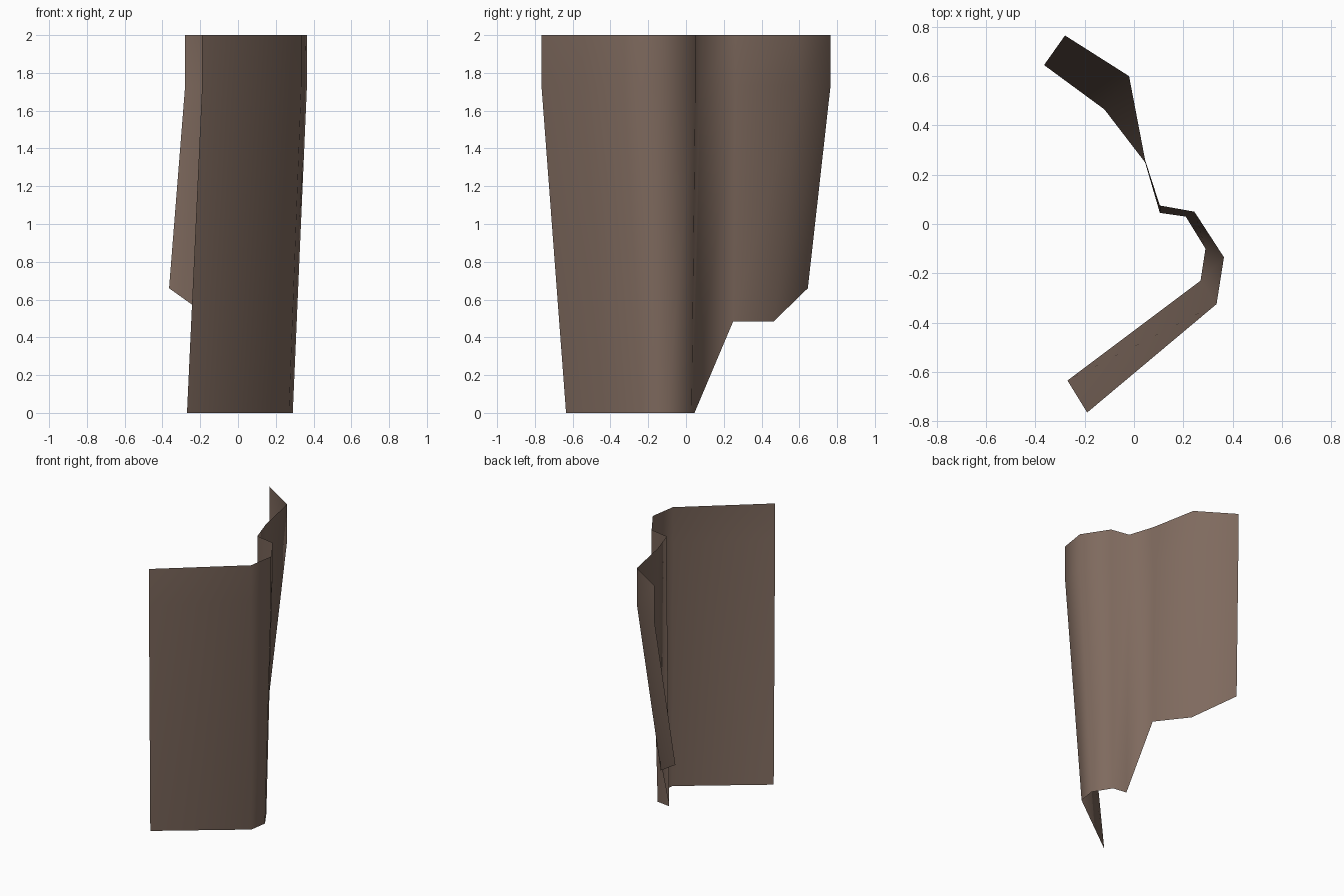
import bpy, bmesh

if "Cube" in bpy.data.objects:
    bpy.data.objects.remove(bpy.data.objects["Cube"])

cloth = bpy.data.materials.new("brown cloth")
cloth.diffuse_color = (0.212, 0.144, 0.112, 1)
cloth.use_nodes = True
cloth.node_tree.nodes["Principled BSDF"].inputs["Base Color"].default_value = cloth.diffuse_color

# Folded path of the top edge (x, y) and the matching torn lower hem (x, y, z)
top = [(-0.19, -0.765), (0.335, -0.325), (0.365, -0.135), (0.245, 0.05),
       (0.105, 0.075), (0.045, 0.26), (-0.02, 0.60), (-0.28, 0.765)]
hem = [(-0.27, -0.635, 0), (0.27, -0.23, 0), (0.29, -0.10, 0), (0.21, 0.03, 0),
       (0.105, 0.045, 0), (0.045, 0.25, 0.485), (-0.12, 0.465, 0.485),
       (-0.365, 0.645, 0.66)]

# Sheet hangs straight for a short band, then tapers to the hem
bm = bmesh.new()
rows = [[bm.verts.new((x, y, z)) for x, y in top] for z in (2.0, 1.73)]
rows.append([bm.verts.new(p) for p in hem])
for upper, lower in zip(rows, rows[1:]):
    for i in range(len(top) - 1):
        f = bm.faces.new((lower[i], lower[i + 1], upper[i + 1], upper[i]))
        f.smooth = True

mesh = bpy.data.meshes.new("hanging_cloth")
bm.to_mesh(mesh)
bm.free()
mesh.materials.append(cloth)
obj = bpy.data.objects.new("hanging_cloth", mesh)
bpy.context.collection.objects.link(obj)
